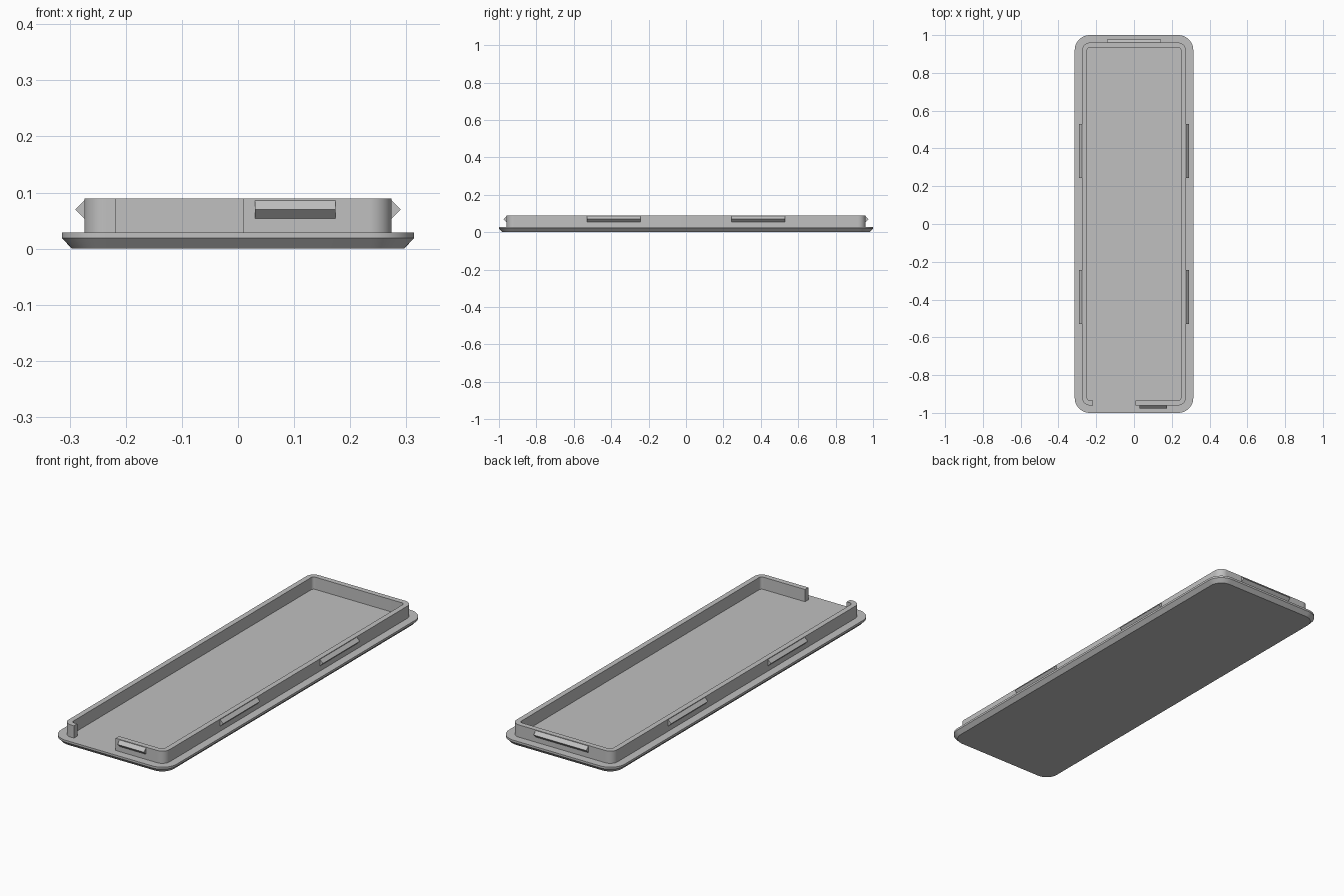
import bpy, bmesh
from math import cos, sin, pi, radians
from mathutils import Matrix, Vector

if "Cube" in bpy.data.objects:
    bpy.data.objects.remove(bpy.data.objects["Cube"])

# One grey plastic
grey = bpy.data.materials.new("grey_plastic")
grey.use_nodes = True
colour = (0.53, 0.53, 0.53, 1)
grey.diffuse_color = colour
grey.node_tree.nodes["Principled BSDF"].inputs["Base Color"].default_value = colour

HALF_W, HALF_L = 0.314, 1.0
PLATE_TOP, RIM_TOP = 0.029, 0.089
RIM_W, RIM_L, WALL = 0.274, 0.96, 0.026
GAP = (-0.217, 0.009)


def outline(w, l, r, steps=12):
    """Rounded rectangle, anticlockwise from the front right-hand (+x) corner."""
    pts = []
    for i, (sx, sy) in enumerate([(1, -1), (1, 1), (-1, 1), (-1, -1)]):
        for k in range(steps + 1):
            a = (i - 1 + k / steps) * pi / 2
            pts.append((sx * (w - r) + r * cos(a), sy * (l - r) + r * sin(a)))
    return pts


def finish(name, bm):
    bmesh.ops.recalc_face_normals(bm, faces=bm.faces)
    mesh = bpy.data.meshes.new(name)
    bm.to_mesh(mesh)
    bm.free()
    mesh.materials.append(grey)
    obj = bpy.data.objects.new(name, mesh)
    bpy.context.collection.objects.link(obj)
    bpy.ops.object.select_all(action='DESELECT')
    obj.select_set(True)
    bpy.context.view_layer.objects.active = obj
    bpy.ops.object.shade_smooth_by_angle(angle=radians(30))
    return obj


def bridge(bm, a, b, closed=True):
    n = len(a)
    for i in range(n if closed else n - 1):
        j = (i + 1) % n
        bm.faces.new((a[i], a[j], b[j], b[i]))


# Base plate with chamfered underside
bm = bmesh.new()
loops = []
for inset, z in [(0.018, 0), (0, 0.019), (0, PLATE_TOP)]:
    pts = outline(HALF_W - inset, HALF_L - inset, 0.08 - inset)
    loops.append([bm.verts.new((x, y, z)) for x, y in pts])
bridge(bm, loops[0], loops[1])
bridge(bm, loops[1], loops[2])
bm.faces.new(loops[0])
bm.faces.new(loops[2])
finish("base_plate", bm)

# Raised rim wall, open at the front gap
bm = bmesh.new()
sections = []
for inset, r in [(0, 0.04), (WALL, 0.014)]:
    w, l = RIM_W - inset, RIM_L - inset
    path = [(GAP[1], -l)] + outline(w, l, r) + [(GAP[0], -l)]
    for z in (PLATE_TOP - 0.002, RIM_TOP):
        sections.append([bm.verts.new((x, y, z)) for x, y in path])
out_low, out_top, in_low, in_top = sections
ring = [out_low, out_top, in_top, in_low]
for i in range(4):
    bridge(bm, ring[i], ring[(i + 1) % 4], closed=False)
for end in (0, -1):
    bm.faces.new([line[end] for line in ring])
finish("rim_wall", bm)


def snap_ridge(name, centre, angle, length):
    """Wedge-shaped ridge: local x runs along the wall, local -y points outwards."""
    bm = bmesh.new()
    profile = [(0.002, 0.054), (0.002, 0.086), (0, 0.086), (-0.016, 0.07), (0, 0.054)]
    ends = [[bm.verts.new((s * length / 2, y, z)) for y, z in profile] for s in (-1, 1)]
    bridge(bm, ends[0], ends[1])
    for e in ends:
        bm.faces.new(e)
    turn = Matrix.Translation(Vector((*centre, 0))) @ Matrix.Rotation(angle, 4, 'Z')
    bmesh.ops.transform(bm, matrix=turn, verts=bm.verts)
    finish(name, bm)


# Snap ridges around the rim
snap_ridge("front_snap_ridge", (0.102, -RIM_L), 0, 0.144)
snap_ridge("back_snap_ridge", (0, RIM_L), pi, 0.286)
for side, s in (("left", 1), ("right", -1)):
    for place, y in (("front", -0.386), ("back", 0.386)):
        snap_ridge(f"{side}_{place}_snap_ridge", (s * RIM_W, y), s * pi / 2, 0.286)
